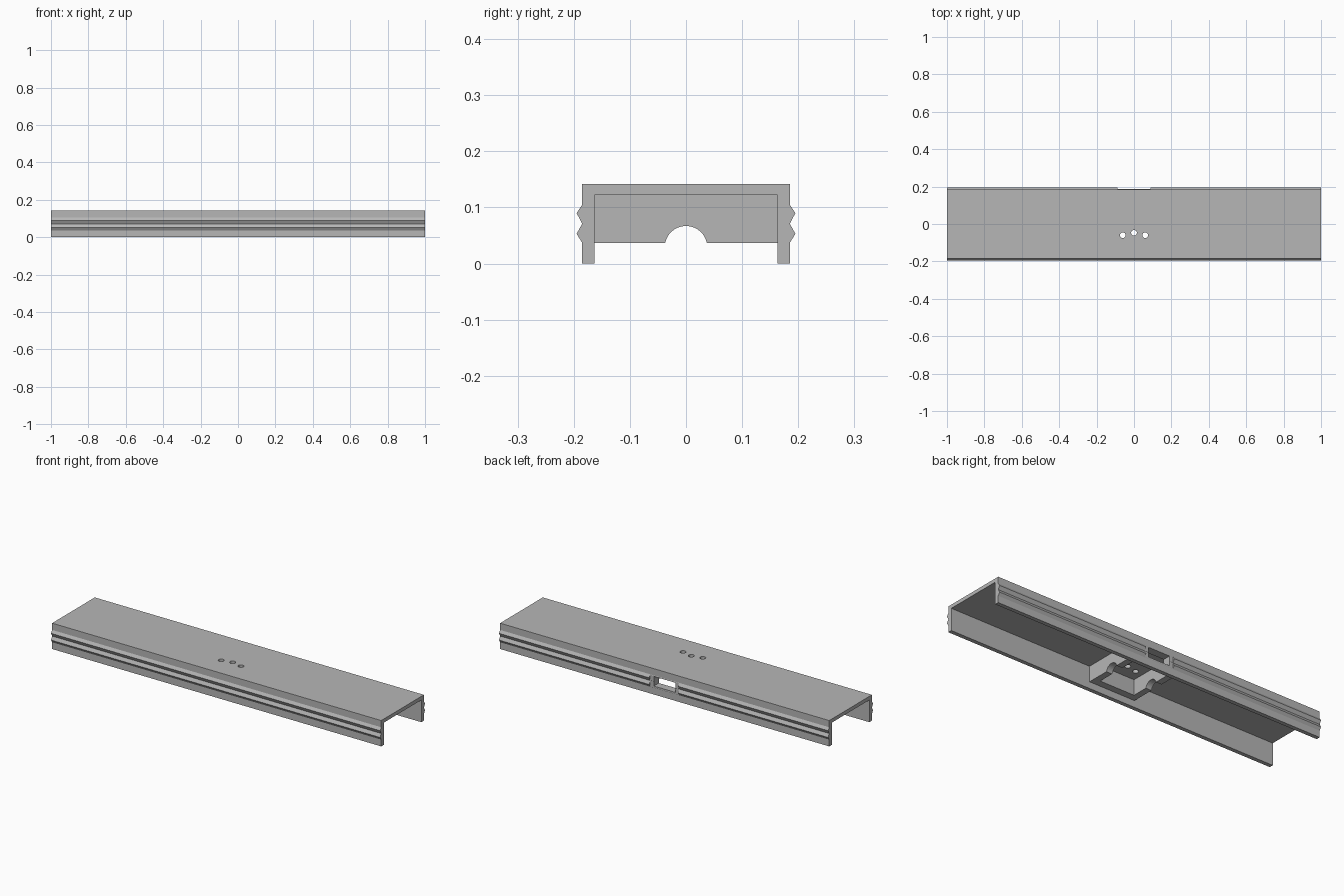
import bpy
import bmesh
import math
from mathutils import Matrix

old = bpy.data.objects.get("Cube")
if old:
    bpy.data.objects.remove(old, do_unlink=True)

grey = bpy.data.materials.new("plain grey")
grey.use_nodes = True
COLOUR = (0.47, 0.47, 0.47, 1)
grey.diffuse_color = COLOUR
grey.node_tree.nodes["Principled BSDF"].inputs["Base Color"].default_value = COLOUR


def finish(name, bm):
    bmesh.ops.recalc_face_normals(bm, faces=bm.faces)
    mesh = bpy.data.meshes.new(name)
    bm.to_mesh(mesh)
    bm.free()
    mesh.materials.append(grey)
    ob = bpy.data.objects.new(name, mesh)
    bpy.context.collection.objects.link(ob)
    return ob


def box(name, x, y, z):
    """Box from (min, max) pairs."""
    bm = bmesh.new()
    bmesh.ops.create_cube(bm, size=1)
    for v in bm.verts:
        for i, (lo, hi) in enumerate((x, y, z)):
            v.co[i] = lo if v.co[i] < 0 else hi
    return finish(name, bm)


def rod(name, centre, radius, length, axis="Z"):
    bm = bmesh.new()
    bmesh.ops.create_cone(bm, cap_ends=True, segments=32, radius1=radius,
                          radius2=radius, depth=length)
    turn = Matrix.Rotation(math.pi / 2 if axis == "X" else 0, 4, "Y")
    bmesh.ops.transform(bm, matrix=Matrix.Translation(centre) @ turn, verts=bm.verts)
    return finish(name, bm)


def cut(target, cutters):
    for c in cutters:
        c.hide_render = True
        mod = target.modifiers.new(c.name, "BOOLEAN")
        mod.operation = "DIFFERENCE"
        mod.solver = "EXACT"
        mod.object = c
    bpy.context.view_layer.objects.active = target
    target.select_set(True)
    for c in cutters:
        bpy.ops.object.modifier_apply(modifier=c.name)
        bpy.data.objects.remove(c, do_unlink=True)


# Channel: ribbed half profile, mirrored, then pulled along x
half = [(0.185, 0.142), (0.185, 0.105), (0.195, 0.09), (0.185, 0.071),
        (0.195, 0.053), (0.185, 0.037), (0.185, 0), (0.163, 0), (0.163, 0.122)]
profile = half + [(-y, z) for y, z in reversed(half)]
bm = bmesh.new()
face = bm.faces.new([bm.verts.new((-1, y, z)) for y, z in profile])
side = bmesh.ops.extrude_face_region(bm, geom=[face])["geom"]
bmesh.ops.translate(bm, vec=(2, 0, 0),
                    verts=[v for v in side if isinstance(v, bmesh.types.BMVert)])
channel = finish("channel", bm)

# Three indicator holes, the flat rear panel and its window
holes = [rod("hole", (x, y, 0.13), 0.015, 0.1)
         for x, y in ((-0.06, -0.06), (0, -0.047), (0.06, -0.06))]
for i, h in enumerate(holes):
    h.name = f"hole_{i}"
panel = box("panel_cut", (-0.087, 0.087), (0.186, 0.25), (0.03, 0.112))
window = box("window_cut", (-0.065, 0.065), (0.1, 0.3), (0.047, 0.1))
cut(channel, holes + [panel, window])

# Inner housing: open-bottomed box with arched end walls
housing = box("inner_housing", (-0.14, 0.14), (-0.163, 0.163), (0.037, 0.122))
cavity = box("cavity_cut", (-0.105, 0.105), (-0.125, 0.143), (0, 0.2))
arch = rod("arch_cut", (0, 0, 0.029), 0.038, 1, "X")
window = box("housing_window_cut", (-0.065, 0.065), (0.1, 0.3), (0.047, 0.1))
cut(housing, [cavity, arch, window])
